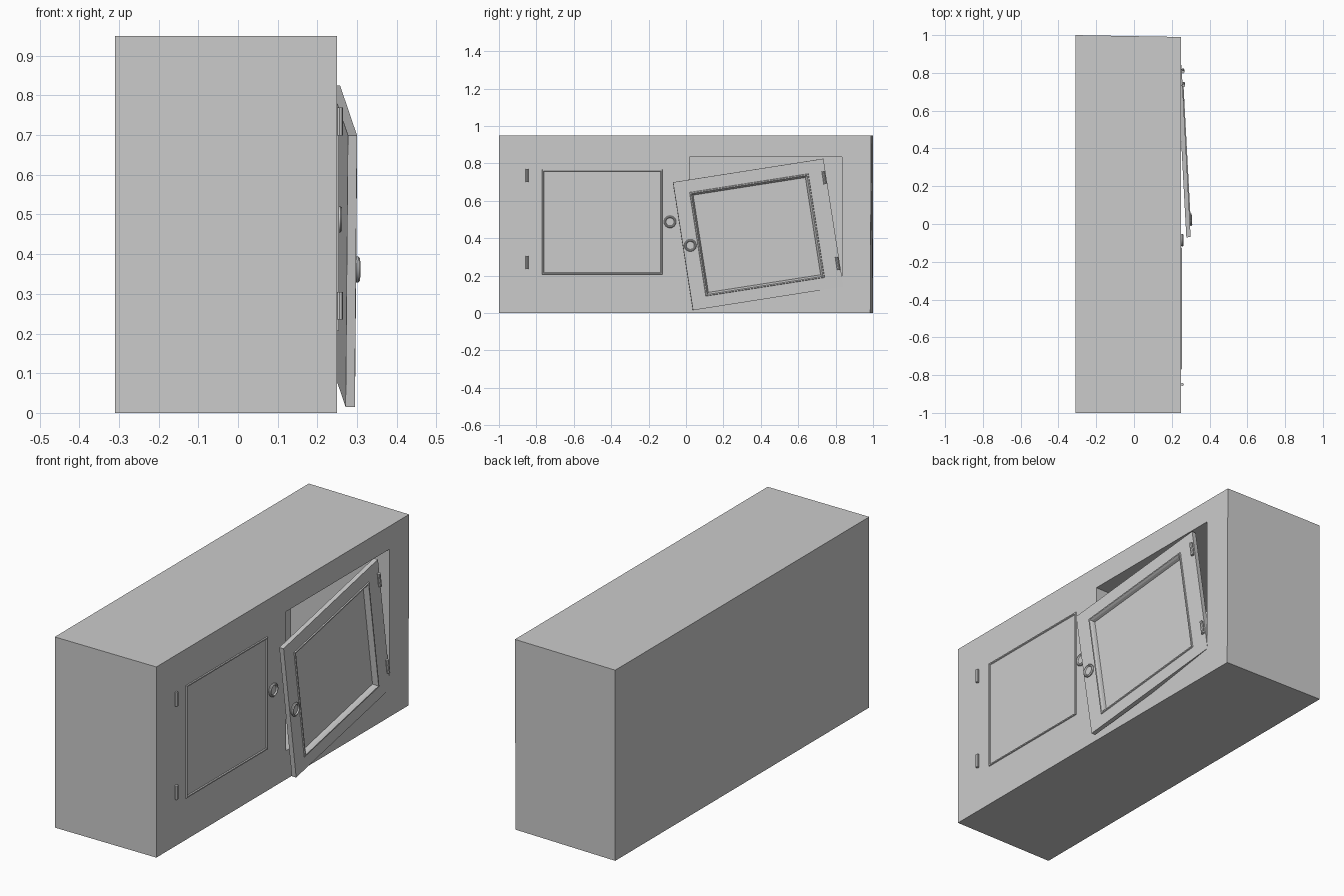
import bpy, bmesh, math
from mathutils import Matrix

if "Cube" in bpy.data.objects:
    bpy.data.objects.remove(bpy.data.objects["Cube"])


def make_object(name, bm, matrix=Matrix()):
    bmesh.ops.recalc_face_normals(bm, faces=bm.faces)
    mesh = bpy.data.meshes.new(name)
    bm.to_mesh(mesh)
    bm.free()
    ob = bpy.data.objects.new(name, mesh)
    ob.matrix_world = matrix
    bpy.context.collection.objects.link(ob)
    return ob


def box(name, lo, hi):
    bm = bmesh.new()
    bmesh.ops.create_cube(bm, size=1)
    for v in bm.verts:
        v.co = [(a + b) / 2 + c * (b - a) for a, b, c in zip(lo, hi, v.co)]
    return make_object(name, bm)


def loft(bm, rings):
    """Skin a stack of closed rings and cap both ends."""
    loops = [[bm.verts.new(p) for p in r] for r in rings]
    for a, b in zip(loops, loops[1:]):
        n = len(a)
        for i in range(n):
            bm.faces.new((a[i], a[(i + 1) % n], b[(i + 1) % n], b[i]))
    bm.faces.new(loops[0])
    bm.faces.new(loops[-1])


# Cabinet body, with one end slightly out of square
body = box("cabinet_body", (-0.31, -1, 0), (0.25, 1, 0.95))
for v in body.data.vertices:
    if v.co.x > 0 and v.co.y > 0:
        v.co.y = 0.985 if v.co.z < 0.5 else 0.99

# Two deep compartments
Z0, Z1 = 0.1425, 0.8355
for y0, y1 in ((-0.8615, -0.0465), (0.02, 0.835)):
    cutter = box("compartment_cutter", (-0.295, y0, Z0), (0.35, y1, Z1))
    cutter.hide_render = True
    mod = body.modifiers.new("compartment", 'BOOLEAN')
    mod.operation = 'DIFFERENCE'
    mod.solver = 'EXACT'
    mod.object = cutter
    bpy.context.view_layer.objects.active = body
    bpy.ops.object.modifier_apply(modifier=mod.name)
    bpy.data.objects.remove(cutter)


def rect(x, y0, y1, z0, z1):
    return [(x, y0, z0), (x, y1, z0), (x, y1, z1), (x, y0, z1)]


def add_door(side, s, matrix):
    """Door in local space: face at x=0, panel centred; s mirrors it."""
    # Slab with raised moulding and sunken panel
    bm = bmesh.new()
    rings = [rect(x, -0.401 * s, 0.414 * s, -0.345, 0.348) for x in (-0.023, 0)]
    for x, inset in ((0, 0), (0.005, 0.002), (0.005, 0.008),
                     (-0.006, 0.014), (-0.02, 0.018)):
        w, h = 0.322 - inset, 0.281 - inset
        rings.append(rect(x, -w, w, -h, h))
    loft(bm, rings)
    make_object(side + "_door", bm, matrix)

    # Round dished knob
    bm = bmesh.new()
    n = 24
    profile = ((-0.004, 0.026), (0.003, 0.033), (0.008, 0.033), (0.012, 0.029),
               (0.012, 0.025), (0.006, 0.021))
    loft(bm, [[(x, -0.362 * s + r * math.cos(2 * math.pi * i / n),
                r * math.sin(2 * math.pi * i / n)) for i in range(n)]
              for x, r in profile])
    knob = make_object(side + "_knob", bm, matrix)
    bpy.ops.object.select_all(action='DESELECT')
    knob.select_set(True)
    bpy.context.view_layer.objects.active = knob
    bpy.ops.object.shade_smooth_by_angle()

    # Hinge barrels
    for label, z in (("upper", 0.247), ("lower", -0.2175)):
        bm = bmesh.new()
        bmesh.ops.create_cone(bm, cap_ends=True, segments=8, radius1=0.008,
                              radius2=0.008, depth=0.07,
                              matrix=Matrix.Translation((0.006, 0.402 * s, z)))
        make_object(f"{side}_{label}_hinge", bm, matrix)


# Closed door and the sagging, slightly open door
add_door("left", -1, Matrix.Translation((0.25, -0.4475, 0.4875)))
add_door("right", 1, Matrix.Translation((0.276, 0.38, 0.4175))
         @ Matrix.Rotation(math.radians(3.05), 4, 'Z')
         @ Matrix.Rotation(math.radians(8.9), 4, 'X'))
